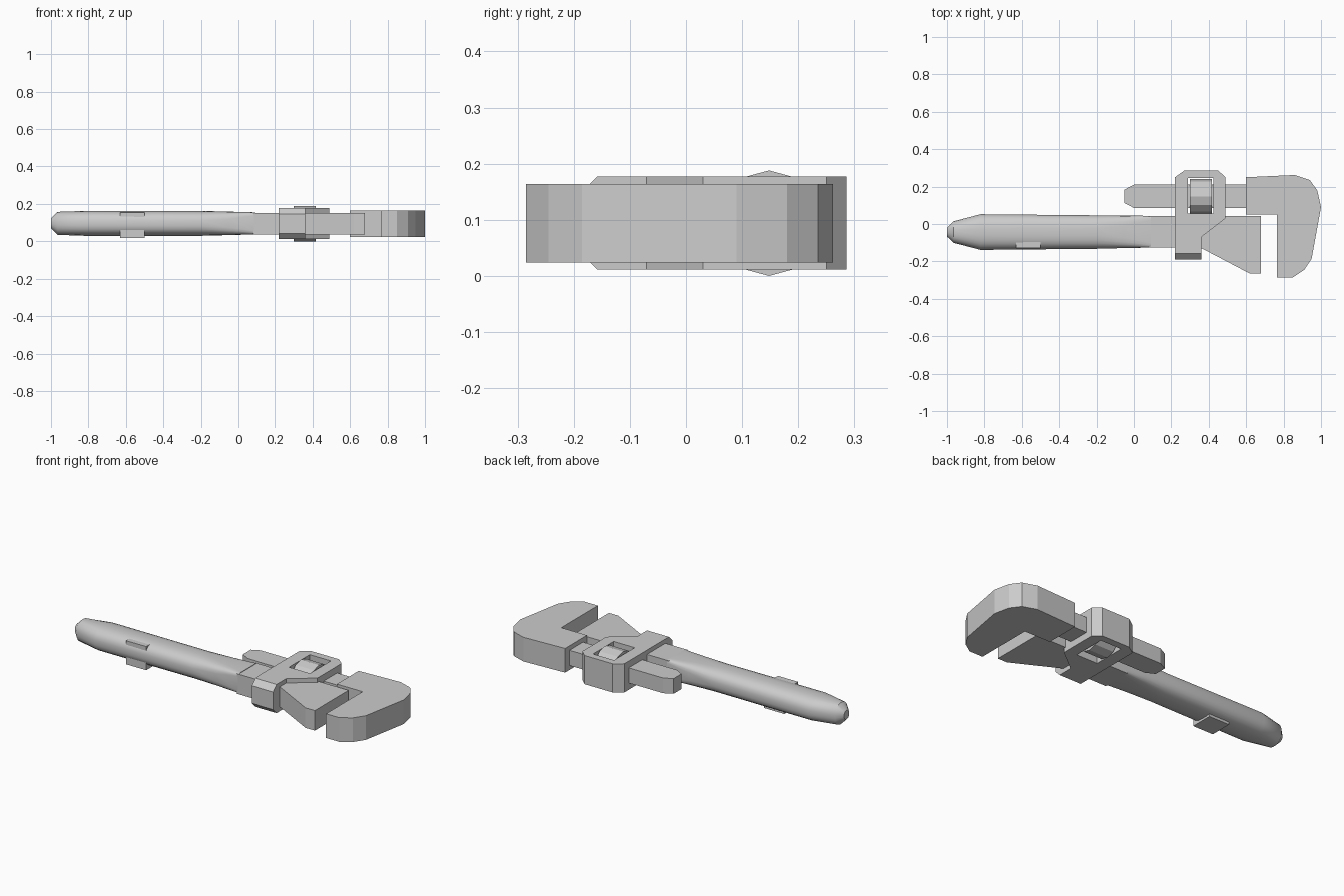
import bpy, bmesh
from math import cos, sin, pi, copysign, radians

if "Cube" in bpy.data.objects:
    bpy.data.objects.remove(bpy.data.objects["Cube"])

ZC = 0.094  # mid-plane of the wrench


def make_object(name, bm):
    bmesh.ops.recalc_face_normals(bm, faces=bm.faces)
    mesh = bpy.data.meshes.new(name)
    bm.to_mesh(mesh)
    bm.free()
    ob = bpy.data.objects.new(name, mesh)
    bpy.context.collection.objects.link(ob)
    return ob


def loft(name, rings):
    """Skin a list of closed rings and cap both ends."""
    bm = bmesh.new()
    loops = [[bm.verts.new(p) for p in ring] for ring in rings]
    n = len(loops[0])
    for a, b in zip(loops, loops[1:]):
        for i in range(n):
            j = (i + 1) % n
            bm.faces.new((a[i], a[j], b[j], b[i]))
    bm.faces.new(loops[0])
    bm.faces.new(loops[-1])
    return make_object(name, bm)


def plate(name, outline, half):
    """Extrude a top-view outline symmetrically about the mid-plane."""
    return loft(name, [[(x, y, z) for x, y in outline] for z in (ZC - half, ZC + half)])


def box(x0, x1, y0, y1):
    return [(x0, y0), (x1, y0), (x1, y1), (x0, y1)]


def power(v, e):
    return copysign(abs(v) ** e, v)


def section(x, yc, ry, rz, n, sides=24):
    """Rounded cross-section; a higher n is squarer."""
    pts = []
    for i in range(sides):
        a = 2 * pi * (i + 0.5) / sides
        pts.append((x, yc + ry * power(cos(a), 2 / n), ZC + 0.002 + rz * power(sin(a), 2 / n)))
    return pts


# Handle: rounded grip that squares off towards the shank
handle = loft("handle", [section(*s) for s in (
    (-1.0, -0.043, 0.024, 0.026, 2.2),
    (-0.965, -0.043, 0.058, 0.062, 2.3),
    (-0.82, -0.043, 0.096, 0.067, 2.5),
    (-0.20, -0.043, 0.090, 0.067, 2.6),
    (-0.05, -0.042, 0.087, 0.063, 4),
    (0.09, -0.041, 0.085, 0.059, 12))])
bpy.context.view_layer.objects.active = handle
handle.select_set(True)
bpy.ops.object.shade_smooth_by_angle(angle=radians(40))

# Small catch on the side of the handle
loft("handle_catch", [[(x, y, z) for x, y in box(-0.63, -0.50, -0.128, 0.0)]
                      for z in (0.018, 0.155)])

# Shank with fixed lower jaw
plate("shank_and_fixed_jaw", [
    (0.08, -0.126), (0.355, -0.126), (0.62, -0.265), (0.68, -0.265),
    (0.68, 0.043), (0.08, 0.043)], 0.058)

# Hooked sliding jaw and its bar
plate("sliding_jaw", [
    (0.60, 0.05), (0.765, 0.05), (0.765, -0.285), (0.85, -0.285), (0.91, -0.245),
    (0.95, -0.185), (1.0, 0.09), (0.98, 0.18), (0.94, 0.235), (0.86, 0.262),
    (0.60, 0.25)], 0.070)
plate("sliding_bar", [
    (-0.05, 0.112), (0.0, 0.086), (0.61, 0.086), (0.61, 0.21), (0.0, 0.21),
    (-0.05, 0.184)], 0.044)

# Collar with chamfered lower edge and a window for the nut
collar = plate("collar", [
    (0.22, -0.19), (0.36, -0.19), (0.36, -0.07), (0.49, 0.03), (0.49, 0.25),
    (0.45, 0.286), (0.27, 0.286), (0.22, 0.25)], 0.083)
bm = bmesh.new()
bm.from_mesh(collar.data)
low = [e for e in bm.edges if all(v.co.y < -0.18 for v in e.verts)
       and abs(e.verts[0].co.z - e.verts[1].co.z) < 0.01]
bmesh.ops.bevel(bm, geom=low, offset=0.032, segments=1, affect='EDGES')
bm.to_mesh(collar.data)
bm.free()
cutter = plate("collar_window_cutter", box(0.29, 0.425, 0.055, 0.245), 0.2)
cutter.hide_render = True
cutter.hide_viewport = True
cut = collar.modifiers.new("window", 'BOOLEAN')
cut.operation = 'DIFFERENCE'
cut.solver = 'EXACT'
cut.object = cutter

# Twelve-sided adjusting nut
loft("adjusting_nut", [[(x, 0.148 + 0.093 * sin(pi * i / 6), ZC + 0.094 * cos(pi * i / 6))
                        for i in range(12)] for x in (0.30, 0.418)])
